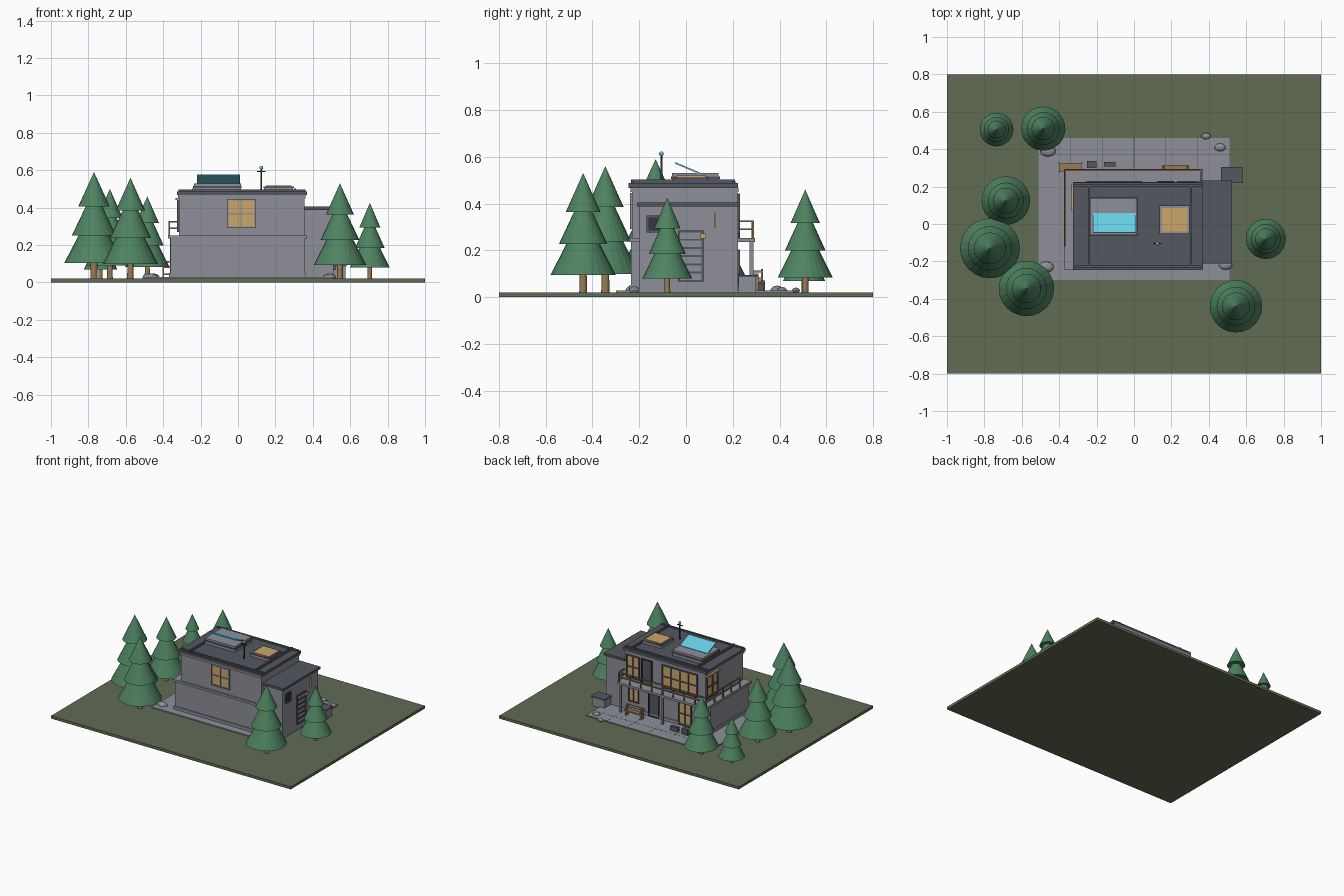
import bpy
import bmesh
import math
from mathutils import Matrix, Vector

default_cube = bpy.data.objects.get("Cube")
if default_cube:
    bpy.data.objects.remove(default_cube)


def linear(channel):
    value = channel / 255
    return value / 12.92 if value < 0.04 else ((value + 0.055) / 1.055) ** 2.4


def material(name, *rgb):
    mat = bpy.data.materials.new(name)
    colour = [linear(channel) for channel in rgb] + [1]
    mat.use_nodes = True
    mat.diffuse_color = colour
    mat.node_tree.nodes["Principled BSDF"].inputs["Base Color"].default_value = colour
    return mat


grass = material("grass green", 96, 108, 84)
concrete = material("light concrete", 142, 144, 153)
slate = material("dark slate", 84, 87, 96)
glow = material("warm amber", 204, 166, 108)
wood = material("wood brown", 152, 122, 86)
foliage = material("pine green", 78, 130, 96)
cyan = material("bright cyan", 102, 205, 226)
iron = material("dark iron", 52, 54, 60)


def finish(name, bm, mat):
    bmesh.ops.recalc_face_normals(bm, faces=bm.faces)
    mesh = bpy.data.meshes.new(name)
    bm.to_mesh(mesh)
    bm.free()
    mesh.materials.append(mat)
    obj = bpy.data.objects.new(name, mesh)
    bpy.context.collection.objects.link(obj)
    return obj


def add_box(bm, x, y, z):
    """Add a box given as three (low, high) ranges."""
    middle = Vector([(low + high) / 2 for low, high in (x, y, z)])
    size = [high - low for low, high in (x, y, z)]
    bmesh.ops.create_cube(bm, size=1, matrix=Matrix.Translation(middle) @ Matrix.Diagonal(size + [1]))


def boxes(name, mat, *ranges):
    bm = bmesh.new()
    for x, y, z in ranges:
        add_box(bm, x, y, z)
    return finish(name, bm, mat)


def around(centre, width):
    return centre - width / 2, centre + width / 2


def window(name, side, wall, across, z, columns, rows, pane=glow, frame=slate):
    """Glass plate and a grid frame on a wall; side is 'x' or 'y', wall its signed plane."""
    axis, plane, out = side, wall[0], wall[1]

    def place(span, height, depth):
        normal = tuple(sorted((plane - out * 0.005, plane + out * depth)))
        return (normal, span, height) if axis == "x" else (span, normal, height)

    boxes(name + "_glass", pane, place(across, z, 0.004))
    bars = []
    for i in range(columns + 1):
        u = across[0] + (across[1] - across[0]) * i / columns
        bars.append(place(around(u, 0.008), z, 0.01))
    for j in range(rows + 1):
        v = z[0] + (z[1] - z[0]) * j / rows
        bars.append(place((across[0] - 0.004, across[1] + 0.004), around(v, 0.008), 0.01))
    boxes(name + "_frame", frame, *bars)


# Ground and paving
boxes("lawn", grass, ((-1, 1), (-.8, .8), (0, .02)))
boxes("patio", concrete, ((-.51, .51), (-.3, .46), (.015, .028)))
joints = [(around(-.34 + .17 * i, .003), (.23, .46), (.02, .0285)) for i in range(5)]
boxes("paving_joints", slate, *joints, ((-.51, .51), around(.37, .003), (.02, .0285)))

# House body
boxes("lower_storey", concrete, ((-.36, .355), (-.235, .22), (.02, .24)))
boxes("upper_storey", concrete, ((-.315, .355), (-.23, .22), (.24, .47)))
boxes("plinth", concrete, ((-.368, .36), (-.243, .225), (.02, .05)))
boxes("balcony_slab", concrete, ((-.375, .37), (-.243, .295), (.235, .252)))
boxes("main_roof", slate, ((-.325, .37), (-.245, .222), (.467, .487)))
boxes("cornice", concrete, ((-.32, .36), (-.238, .224), (.45, .467)))
boxes("roof_strips", slate, *[(around(x, .012), (-.235, .21), (.48, .502)) for x in (-.24, .305)])
boxes("roof_edges", slate, *[((-.318, .362), around(y, .012), (.48, .497)) for y in (-.228, .205)])

# Side wing with shutter, small window and lamps
boxes("wing", concrete, ((.35, .51), (-.2, .222), (.02, .39)))
boxes("wing_roof", slate, ((.35, .525), (-.21, .232), (.388, .405)))
window("wing_window", "x", (.51, 1), (-.165, -.11), (.28, .345), 1, 1, iron)
window("shutter", "x", (.51, 1), (-.03, .07), (.07, .28), 1, 6, concrete)
boxes("wall_lamp", glow, ((.51, .53), (.062, .085), (.25, .272)))
boxes("wall_light_strip", glow, ((.51, .522), around(.125, .007), (.295, .36)))

# Windows and doors
window("front_window", "y", (-.23, -1), (-.055, .09), (.295, .442), 2, 2, frame=concrete)
window("rear_wide_window", "y", (.22, 1), (-.25, .04), (.275, .44), 4, 2)
window("rear_narrow_window", "y", (.22, 1), (.235, .335), (.275, .44), 2, 2)
window("balcony_door", "y", (.22, 1), (.13, .21), (.255, .44), 1, 1, slate, iron)
window("garden_door", "y", (.22, 1), (-.2, -.1), (.035, .2), 2, 2)
window("entrance_door", "y", (.22, 1), (.07, .15), (.03, .2), 1, 1, slate, iron)
window("garden_window", "y", (.22, 1), (.24, .32), (.1, .2), 2, 1)
window("side_window", "x", (-.315, -1), (.08, .205), (.275, .44), 2, 2)
boxes("side_window_hood", glow, ((-.335, -.315), (.07, .215), (.44, .452)))

# Balcony railing along the back and the right side
rail_parts = []
for height in (.29, .325):
    rail_parts.append(((-.372, .36), around(.287, .008), around(height, .007)))
    rail_parts.append((around(-.367, .008), (-.12, .29), around(height, .007)))
    rail_parts.append((around(.358, .008), (.222, .29), around(height, .007)))
for i in range(9):
    rail_parts.append((around(-.367 + .0906 * i, .008), around(.287, .008), (.25, .325)))
for i in range(5):
    rail_parts.append((around(-.367, .008), around(-.116 + .1 * i, .008), (.25, .325)))
boxes("balcony_railing", wood, *rail_parts)
boxes("balcony_posts", concrete, *[(around(x, .016), around(.28, .016), (.02, .24)) for x in (-.355, 0, .35)])

# Roof skylight, solar unit and antenna
boxes("skylight_curb", concrete, ((.14, .295), (-.05, .095), (.48, .512)))
boxes("skylight_frame", slate, ((.136, .299), (-.054, .099), (.505, .512)))
boxes("skylight_glass", glow, ((.15, .285), (-.04, .085), (.505, .519)))
boxes("solar_base", concrete, ((-.235, .015), (-.06, .14), (.48, .53)))
boxes("solar_base_trim", slate, ((-.24, .02), (-.065, .145), (.505, .515)))
panel = boxes("solar_panel", cyan, ((-.22, .01), around(0, .112), around(0, .007)))
panel.matrix_world = Matrix.Translation((0, .005, .552)) @ Matrix.Rotation(math.radians(-23), 4, "X")
boxes("antenna", iron, (around(.125, .008), around(-.105, .008), (.48, .61)),
      (around(.125, .045), around(-.105, .006), around(.593, .006)))
bm = bmesh.new()
bmesh.ops.create_uvsphere(bm, u_segments=12, v_segments=8, radius=.01, matrix=Matrix.Translation((.125, -.105, .613)))
finish("antenna_light", bm, cyan)

# Yard equipment and furniture
boxes("utility_box", concrete, ((.47, .575), (.225, .3), (.02, .085)))
boxes("utility_box_lid", slate, ((.465, .58), (.22, .305), (.085, .095)))
boxes("bench", wood, ((.15, .295), (.285, .315), (.06, .07)), ((.15, .295), (.28, .286), (.085, .105)),
      *[(around(x, .01), (.28, .31), (.025, .1)) for x in (.16, .285)])
boxes("shelf_rack", wood, *[((-.4, -.28), (.28, .325), around(z, .008)) for z in (.045, .08, .11)],
      *[(around(x, .008), around(y, .008), (.025, .12)) for x in (-.4, -.28) for y in (.28, .325)])
boxes("storage_crate", slate, (around(-.225, .05), around(.318, .038), (.025, .07)))
boxes("planter", slate, (around(-.13, .06), around(.32, .025), (.025, .06)))

# Rocks
rocks = ((-.46, .39, .042), (.385, .47, .025), (.46, .41, .031), (.49, -.22, .036), (-.47, -.23, .042))
bm = bmesh.new()
for x, y, radius in rocks:
    shape = Matrix.Translation((x, y, .028)) @ Matrix.Diagonal((1, .7, .5, 1))
    bmesh.ops.create_icosphere(bm, subdivisions=2, radius=radius, matrix=shape)
finish("rocks", bm, concrete)


# Pine trees: three stacked cones on a trunk
def cone(name, mat, x, y, bottom, top, radius, tip=0):
    bm = bmesh.new()
    bmesh.ops.create_cone(bm, cap_ends=True, segments=24, radius1=radius, radius2=tip, depth=top - bottom,
                          matrix=Matrix.Translation((x, y, (bottom + top) / 2)))
    return finish(name, bm, mat)


trees = ((-.77, -.13, .16, .57), (-.575, -.345, .148, .54), (.545, -.44, .14, .51), (.705, -.08, .107, .405),
         (-.485, .51, .118, .44), (-.685, .125, .13, .48), (-.735, .505, .09, .34))
tiers = ((.145, .68, 1), (.405, .84, .74), (.675, 1, .53))
for x, y, radius, height in trees:
    cone("tree_trunk", wood, x, y, .015, .02 + height * .3, radius * .12, radius * .1)
    for base, apex, width in tiers:
        cone("tree_foliage", foliage, x, y, .02 + height * base, .02 + height * apex, radius * width)
